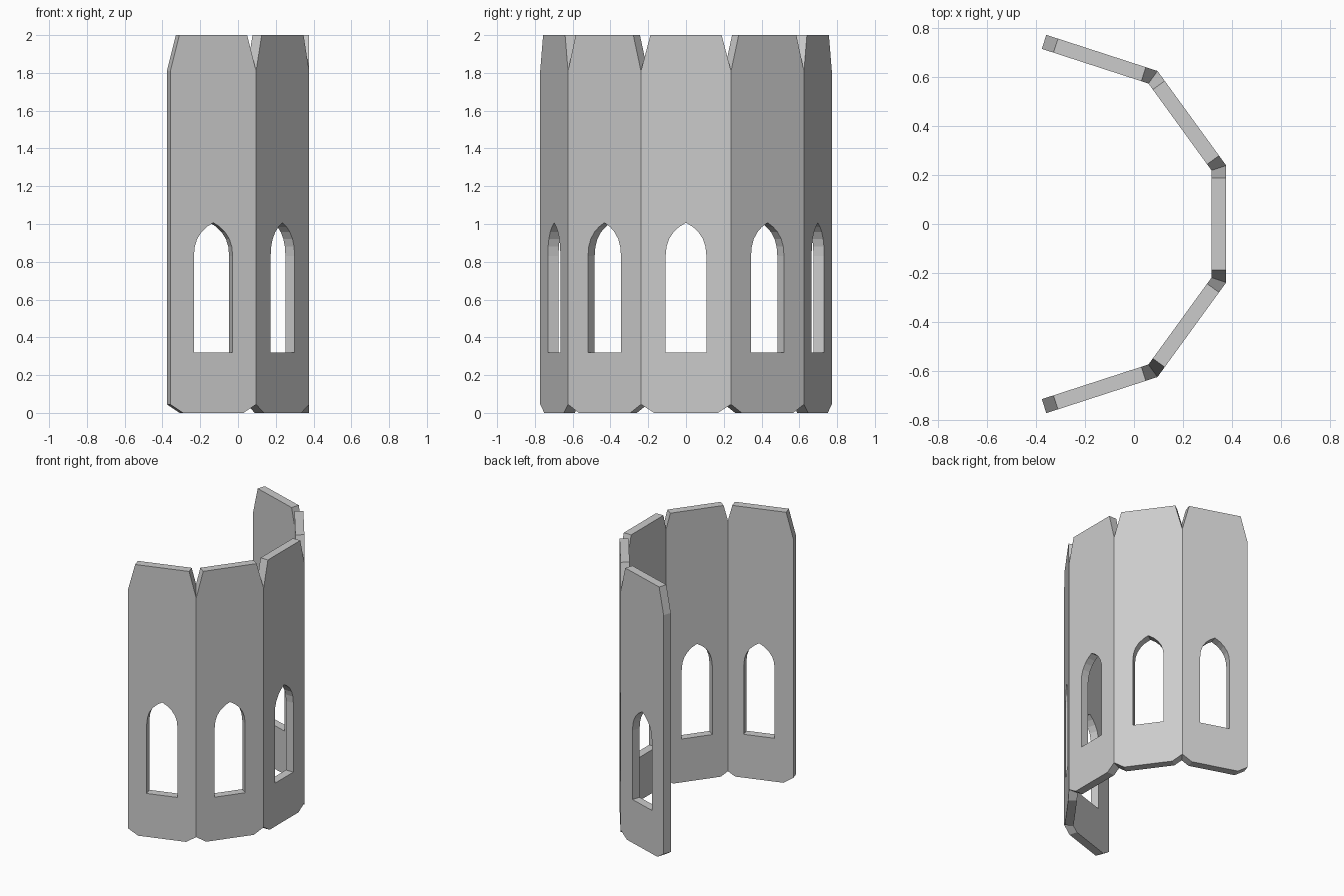
import bpy
from math import radians, sin, cos, pi

if "Cube" in bpy.data.objects:
    bpy.data.objects.remove(bpy.data.objects["Cube"])

R = 0.772                    # circumradius of the ten-sided plan
T = 0.06                     # wall thickness
H = R * sin(pi / 10)         # half panel width
A = R * cos(pi / 10)         # distance to outer panel face
CX = (T * cos(radians(72)) - A) / 2   # plan centre, keeps the model centred


def mirrored(half):
    """Close a right-hand half outline by mirroring it across x = 0."""
    return half + [(-x, z) for x, z in reversed(half) if x > 0]


# Panel outline with steep top clips and shallow bottom clips
outline = mirrored([(H - 0.07, 0), (H, 0.045), (H, 1.81), (H - 0.05, 2)])
# Pointed arch window
window = mirrored([(0.108, 0.32), (0.108, 0.83), (0.103, 0.88), (0.09, 0.92),
                   (0.066, 0.957), (0.036, 0.985), (0, 1.007)])


def wall_panel(name, angle):
    curve = bpy.data.curves.new(name, 'CURVE')
    curve.dimensions = '2D'
    curve.fill_mode = 'BOTH'
    curve.extrude = T / 2
    for pts in (outline, window):
        s = curve.splines.new('POLY')
        s.points.add(len(pts) - 1)
        for p, (x, z) in zip(s.points, pts):
            p.co = (x, z, 0, 1)
        s.use_cyclic_u = True
    ob = bpy.data.objects.new(name, curve)
    bpy.context.collection.objects.link(ob)
    r = A - T / 2
    ob.location = (CX + r * cos(angle), r * sin(angle), 0)
    ob.rotation_euler = (pi / 2, 0, angle + pi / 2)
    bpy.ops.object.select_all(action='DESELECT')
    ob.select_set(True)
    bpy.context.view_layer.objects.active = ob
    bpy.ops.object.convert(target='MESH')
    bpy.ops.object.shade_flat()


# Five panels fanned around half of the plan
for i in range(-2, 3):
    wall_panel(f"wall_panel_{i + 3}", radians(36 * i))
